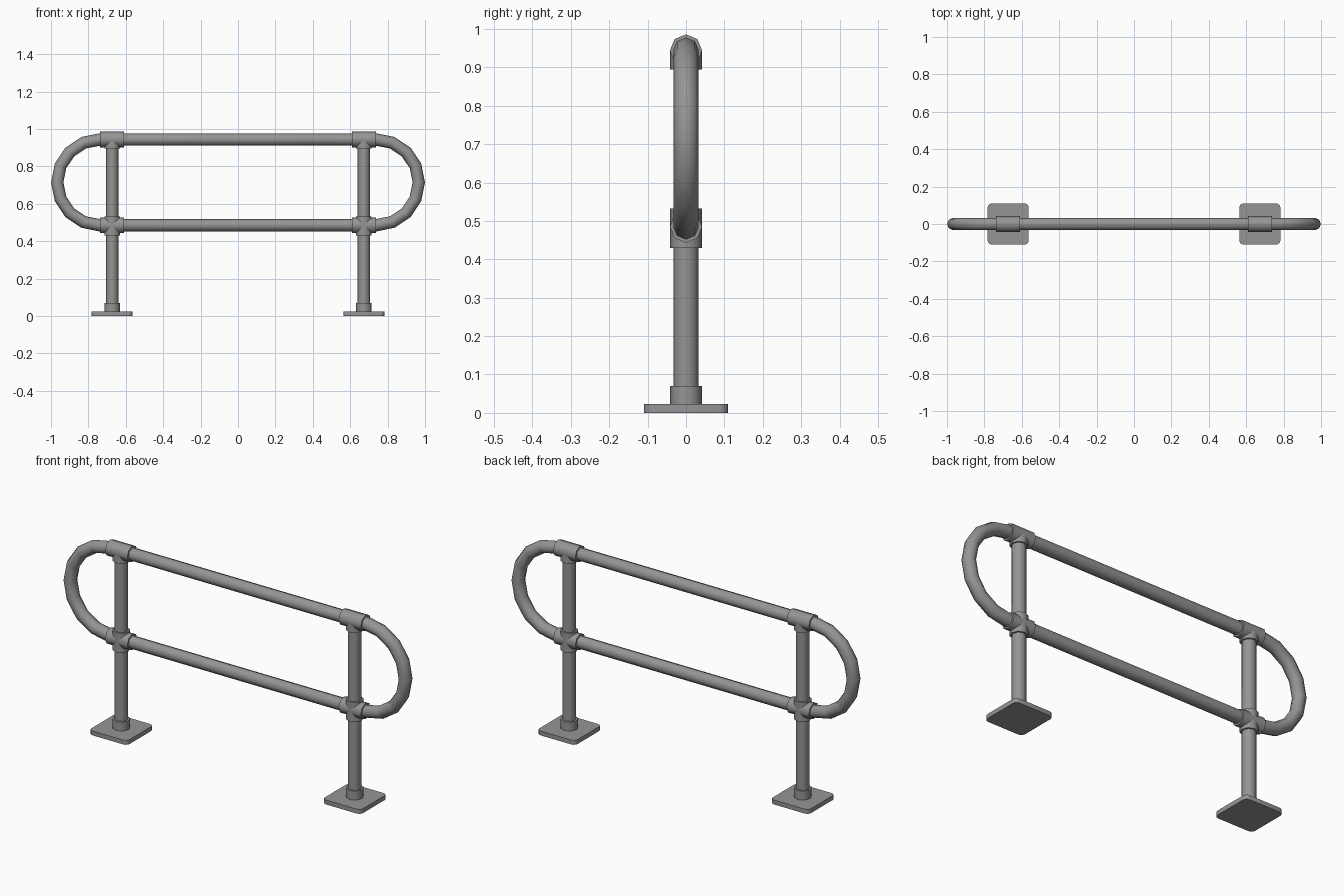
import bpy, bmesh, math
from mathutils import Vector

if "Cube" in bpy.data.objects:
    bpy.data.objects.remove(bpy.data.objects["Cube"])

SIDES = 8
PIPE_R, FIT_R = 0.033, 0.042
POST_X, LOW_Z, TOP_Z = 0.673, 0.485, 0.944
BEND_X = 0.737

steel = bpy.data.materials.new("grey_steel")
steel.use_nodes = True
colour = (0.3, 0.3, 0.3, 1)
steel.diffuse_color = colour
steel.node_tree.nodes["Principled BSDF"].inputs["Base Color"].default_value = colour


def finish(name, bm, angle=50):
    bmesh.ops.recalc_face_normals(bm, faces=bm.faces)
    mesh = bpy.data.meshes.new(name)
    bm.to_mesh(mesh)
    bm.free()
    mesh.materials.append(steel)
    ob = bpy.data.objects.new(name, mesh)
    bpy.context.collection.objects.link(ob)
    bpy.ops.object.select_all(action="DESELECT")
    ob.select_set(True)
    bpy.context.view_layer.objects.active = ob
    bpy.ops.object.shade_smooth_by_angle(angle=math.radians(angle))
    return ob


def tube(name, path, radius, closed=False):
    """Sweep a round section along (x, z) points in the y = 0 plane."""
    bm = bmesh.new()
    pts = [Vector((x, 0, z)) for x, z in path]
    n = len(pts)
    rings = []
    for i, p in enumerate(pts):
        prev = pts[i - 1] if closed or i else p
        nxt = pts[(i + 1) % n] if closed or i < n - 1 else p
        tangent = ((p - prev).normalized() + (nxt - p).normalized()).normalized()
        side = Vector((-tangent.z, 0, tangent.x))
        ring = []
        for k in range(SIDES):
            a = math.tau * k / SIDES
            offset = side * math.cos(a) + Vector((0, math.sin(a), 0))
            ring.append(bm.verts.new(p + offset * radius))
        rings.append(ring)
    for i in range(n if closed else n - 1):
        a, b = rings[i], rings[(i + 1) % n]
        for k in range(SIDES):
            j = (k + 1) % SIDES
            bm.faces.new((a[k], a[j], b[j], b[k]))
    if not closed:
        bm.faces.new(rings[0])
        bm.faces.new(rings[-1])
    return finish(name, bm)


# Rail loop: two straight rails joined by half-round ends
mid_z, bend_r = (LOW_Z + TOP_Z) / 2, (TOP_Z - LOW_Z) / 2
loop = []
for sign in (1, -1):
    for i in range(9):
        a = math.pi * (i / 8 - 0.5)
        loop.append((sign * (BEND_X + bend_r * math.cos(a)),
                     mid_z + sign * bend_r * math.sin(a)))
tube("rail_loop", loop, PIPE_R, closed=True)

for label, s in (("left", 1), ("right", -1)):
    x = s * POST_X
    half = BEND_X - POST_X

    # Upright and base socket
    tube(f"{label}_post", [(x, 0.01), (x, TOP_Z)], PIPE_R)
    tube(f"{label}_base_socket", [(x, 0.01), (x, 0.07)], FIT_R)

    # Tee fitting on the top rail
    tube(f"{label}_tee_sleeve", [(x - half, TOP_Z), (x + half, TOP_Z)], FIT_R)
    tube(f"{label}_tee_stem", [(x, 0.895), (x, TOP_Z)], FIT_R)

    # Cross fitting on the lower rail
    tube(f"{label}_cross_sleeve", [(x - half, LOW_Z), (x + half, LOW_Z)], FIT_R)
    tube(f"{label}_cross_stem", [(x, 0.43), (x, 0.532)], FIT_R)

    # Floor plate with rounded corners
    bm = bmesh.new()
    bmesh.ops.create_cube(bm, size=1)
    for v in bm.verts:
        v.co = Vector((x + v.co.x * 0.22, v.co.y * 0.22, (v.co.z + 0.5) * 0.023))
    corners = [e for e in bm.edges
               if abs(e.verts[0].co.z - e.verts[1].co.z) > 0.01]
    bmesh.ops.bevel(bm, geom=corners, offset=0.022, segments=3,
                    profile=0.5, affect="EDGES")
    finish(f"{label}_floor_plate", bm, 40)
